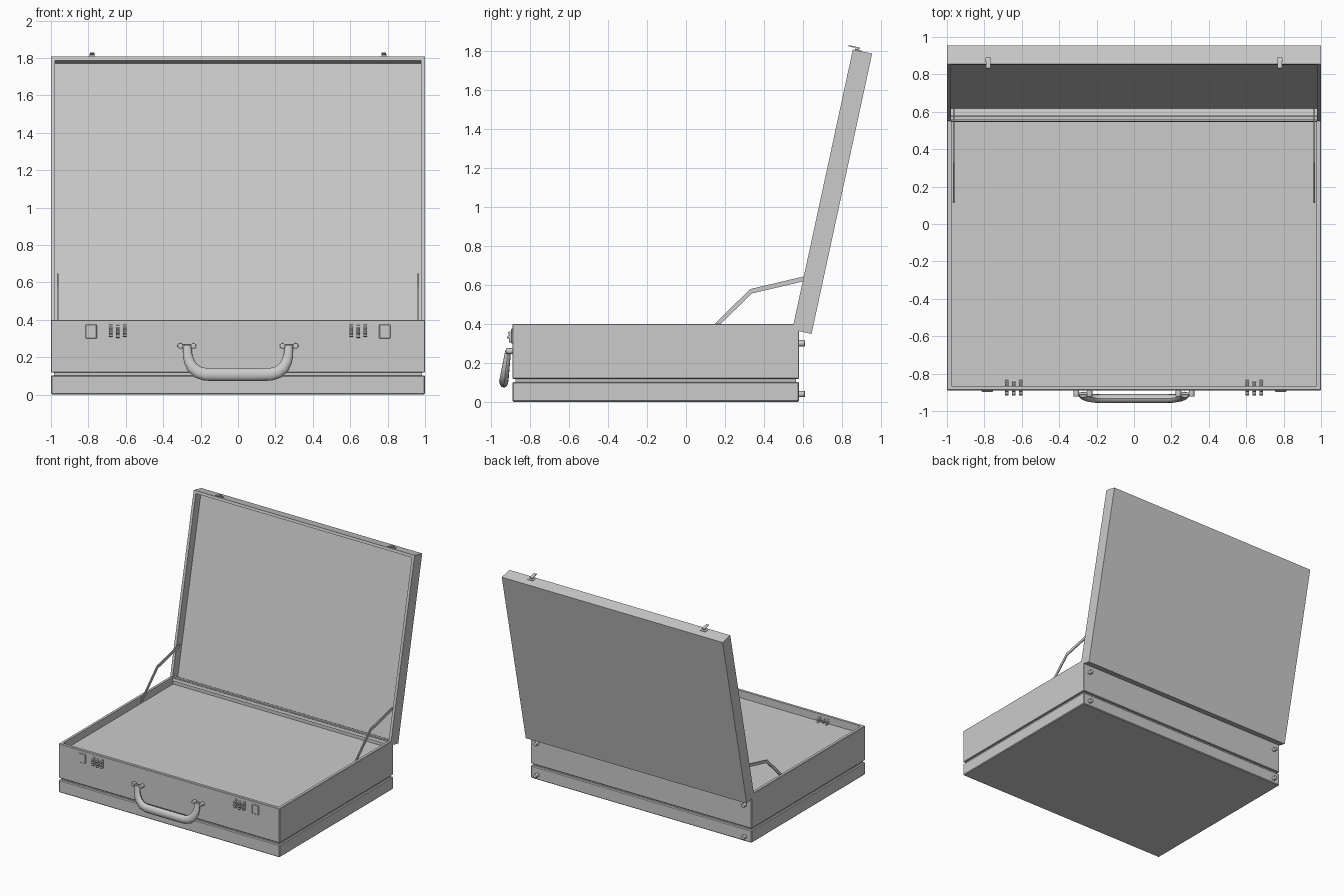
import bpy, bmesh, math
from mathutils import Matrix, Vector

if "Cube" in bpy.data.objects:
    bpy.data.objects.remove(bpy.data.objects["Cube"])


def finish(name, bm, mat=None, smooth=False):
    if mat:
        bm.transform(mat)
    bmesh.ops.recalc_face_normals(bm, faces=bm.faces)
    me = bpy.data.meshes.new(name)
    bm.to_mesh(me)
    bm.free()
    ob = bpy.data.objects.new(name, me)
    bpy.context.collection.objects.link(ob)
    if smooth:
        bpy.context.view_layer.objects.active = ob
        ob.select_set(True)
        bpy.ops.object.shade_smooth_by_angle(angle=math.radians(40))
        ob.select_set(False)
    return ob


def box(name, lo, hi, mat=None, bevel=0.0, open_dir=None, wall=0.03, depth=0.0):
    """Box between two corners; open_dir sinks a walled cavity into that side."""
    lo, hi = Vector(lo), Vector(hi)
    bm = bmesh.new()
    bmesh.ops.create_cube(bm, size=1)
    bmesh.ops.scale(bm, vec=hi - lo, verts=bm.verts)
    bmesh.ops.translate(bm, vec=(lo + hi) / 2, verts=bm.verts)
    if bevel:
        bmesh.ops.bevel(bm, geom=bm.edges[:], offset=bevel, segments=1, affect='EDGES')
    if open_dir:
        d = Vector(open_dir)
        bm.normal_update()
        face = max((f for f in bm.faces if f.normal.dot(d) > 0.99), key=lambda f: f.calc_area())
        bmesh.ops.inset_region(bm, faces=[face], thickness=wall)
        inner = bmesh.ops.extrude_discrete_faces(bm, faces=[face])['faces'][0]
        bmesh.ops.translate(bm, vec=-d * depth, verts=inner.verts)
    return finish(name, bm, mat)


def prism_x(name, pts, x0, x1):
    """Extrude a (y, z) outline along x."""
    bm = bmesh.new()
    f = bm.faces.new([bm.verts.new((x0, y, z)) for y, z in pts])
    r = bmesh.ops.extrude_face_region(bm, geom=[f])
    bmesh.ops.translate(bm, vec=(x1 - x0, 0, 0),
                        verts=[v for v in r['geom'] if isinstance(v, bmesh.types.BMVert)])
    return finish(name, bm)


def cylinder(name, centre, r, length, axis, bevel=0.0):
    bm = bmesh.new()
    bmesh.ops.create_cone(bm, cap_ends=True, segments=16, radius1=r, radius2=r, depth=length)
    if bevel:
        rims = [e for e in bm.edges if abs(e.verts[0].co.z - e.verts[1].co.z) < 1e-5]
        bmesh.ops.bevel(bm, geom=rims, offset=bevel, segments=2, affect='EDGES', profile=0.5)
    q = Vector((0, 0, 1)).rotation_difference(Vector(axis))
    return finish(name, bm, Matrix.Translation(centre) @ q.to_matrix().to_4x4(), True)


# Case body: base tray, recessed groove, open upper tray
Y0, Y1 = -0.89, 0.58
box("base_section", (-1, Y0, 0), (1, Y1, 0.103), bevel=0.006)
box("groove_core", (-0.985, Y0 + 0.015, 0.09), (0.985, Y1 - 0.015, 0.13))
box("upper_section", (-1, Y0, 0.118), (1, Y1, 0.40), bevel=0.004,
    open_dir=(0, 0, 1), wall=0.028, depth=0.06)

# Lid, leaning back on the rear edge
LID = Matrix.Translation((0, 0.545, 0.37)) @ Matrix.Rotation(math.radians(-12.2), 4, 'X')
box("lid", (-1, 0, 0), (1, 0.101, 1.47), LID, open_dir=(0, -1, 0), wall=0.031, depth=0.07)


# Handle: rounded U swept with a section that swells toward the grip
def handle():
    half = [(0.272, 0.262, 0.022), (0.270, 0.215, 0.025), (0.262, 0.18, 0.028),
            (0.245, 0.146, 0.031), (0.215, 0.120, 0.033), (0.175, 0.108, 0.034),
            (0.09, 0.107, 0.034)]
    path = half + [(-x, z, r) for x, z, r in reversed(half)]
    bm = bmesh.new()
    rings = []
    for i, (x, z, r) in enumerate(path):
        a, b = path[max(i - 1, 0)], path[min(i + 1, len(path) - 1)]
        t = Vector((b[0] - a[0], 0, b[1] - a[1])).normalized()
        side = Vector((-t.z, 0, t.x))
        y = -0.912 - 0.022 * (0.262 - z) / 0.155
        ry = r * 0.7
        rings.append([bm.verts.new(Vector((x, y, z)) + side * r * math.cos(k * math.tau / 12)
                                   + Vector((0, ry * math.sin(k * math.tau / 12), 0)))
                      for k in range(12)])
    for p, q in zip(rings, rings[1:]):
        for k in range(12):
            bm.faces.new((p[k], p[(k + 1) % 12], q[(k + 1) % 12], q[k]))
    bm.faces.new(rings[0])
    bm.faces.new(rings[-1])
    finish("handle", bm, None, True)


handle()

for s, side in ((-1, "left"), (1, "right")):
    # Handle mounts: two studs and a cross pin
    for x in (0.238, 0.308):
        cylinder(f"handle_stud_{side}", (s * x, -0.906, 0.26), 0.015, 0.034, (0, 1, 0), 0.004)
    cylinder(f"handle_pin_{side}", (s * 0.273, -0.907, 0.26), 0.007, 0.07, (1, 0, 0))

    # Lock plate and three notched combination wheels
    box(f"lock_plate_{side}", (s * 0.785 - 0.03, -0.898, 0.30), (s * 0.785 + 0.03, -0.88, 0.375),
        bevel=0.003)
    for x, z in ((0.605, 0.336), (0.643, 0.333), (0.681, 0.336)):
        pts = []
        for k in range(40):
            a = k * math.tau / 40
            r = 0.041 if k % 4 in (0, 1) else 0.033
            pts.append((-0.876 + r * math.cos(a), z + r * math.sin(a)))
        prism_x(f"dial_{side}", pts, s * x - 0.009, s * x + 0.009)

    # Latch hook on the lid edge
    cx = s * 0.78
    box(f"latch_base_{side}", (cx - 0.025, 0.01, 1.465), (cx + 0.025, 0.045, 1.474), LID)
    box(f"latch_post_{side}", (cx - 0.014, 0.012, 1.47), (cx + 0.014, 0.03, 1.486), LID)
    box(f"latch_hook_{side}", (cx - 0.012, -0.026, 1.481), (cx + 0.012, 0.034, 1.487), LID)

    # Folding lid stay
    prism_x(f"lid_stay_{side}",
            [(0.115, 0.367), (0.145, 0.367), (0.338, 0.556), (0.62, 0.622),
             (0.62, 0.647), (0.328, 0.578)], s * 0.960, s * 0.968)

    # Rear feet
    for z in (0.04, 0.30):
        cylinder(f"rear_foot_{side}", (s * 0.94, 0.593, z), 0.016, 0.034, (0, 1, 0), 0.004)
